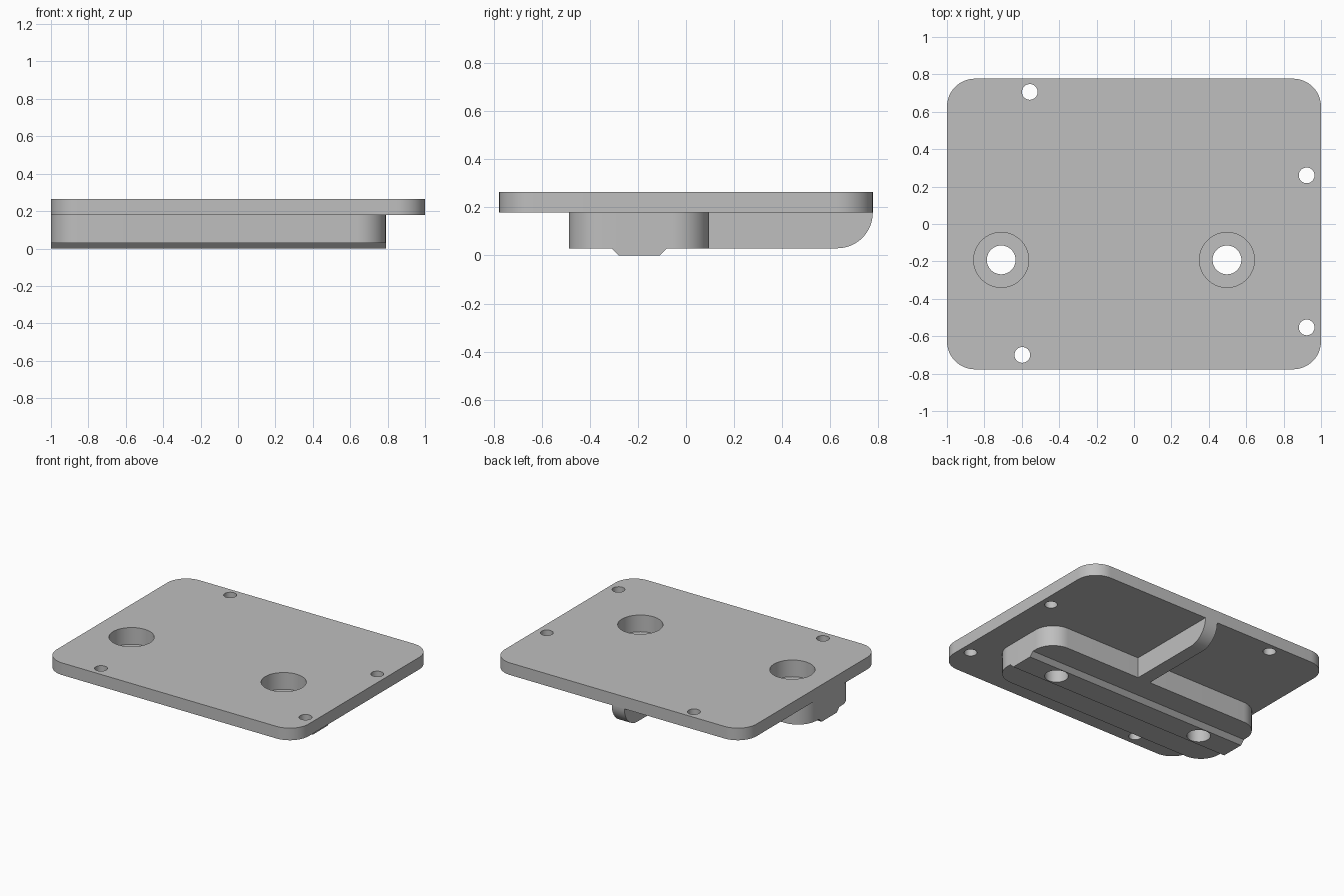
import bpy, bmesh, math
from mathutils import Vector

cube = bpy.data.objects.get("Cube")
if cube:
    bpy.data.objects.remove(cube, do_unlink=True)

grey = bpy.data.materials.new("plain grey")
grey.use_nodes = True
GREY = (0.52, 0.52, 0.52, 1)
grey.diffuse_color = GREY
grey.node_tree.nodes["Principled BSDF"].inputs["Base Color"].default_value = GREY


def prism(name, points, direction):
    """Extrude a closed outline of 3D points along a direction."""
    bm = bmesh.new()
    face = bm.faces.new([bm.verts.new(p) for p in points])
    out = bmesh.ops.extrude_face_region(bm, geom=[face])
    moved = [v for v in out["geom"] if isinstance(v, bmesh.types.BMVert)]
    bmesh.ops.translate(bm, verts=moved, vec=Vector(direction))
    bmesh.ops.recalc_face_normals(bm, faces=bm.faces)
    mesh = bpy.data.meshes.new(name)
    bm.to_mesh(mesh)
    bm.free()
    obj = bpy.data.objects.new(name, mesh)
    bpy.context.collection.objects.link(obj)
    mesh.materials.append(grey)
    return obj


def arc(cx, cy, r, start, end, steps=16):
    angles = [math.radians(start + (end - start) * i / steps) for i in range(steps + 1)]
    return [(cx + r * math.cos(a), cy + r * math.sin(a)) for a in angles]


def rounded_slab(name, x0, x1, y0, y1, z0, z1, r):
    outline = (arc(x1 - r, y1 - r, r, 0, 90) + arc(x0 + r, y1 - r, r, 90, 180)
               + arc(x0 + r, y0 + r, r, 180, 270) + arc(x1 - r, y0 + r, r, 270, 360))
    return prism(name, [(x, y, z0) for x, y in outline], (0, 0, z1 - z0))


def drill(obj, x, y, r, z0, z1):
    """Cut a round hole and discard the cutter."""
    circle = arc(x, y, r, 0, 360, 64)[:-1]
    cutter = prism("hole_cutter", [(px, py, z0) for px, py in circle], (0, 0, z1 - z0))
    cutter.hide_render = True
    bpy.context.view_layer.objects.active = obj
    mod = obj.modifiers.new("hole", "BOOLEAN")
    mod.operation = "DIFFERENCE"
    mod.solver = "EXACT"
    mod.object = cutter
    bpy.ops.object.modifier_apply(modifier=mod.name)
    bpy.data.objects.remove(cutter, do_unlink=True)


SEAT, BASE, TOP = 0.03, 0.178, 0.265   # boss underside, plate underside, plate top
LEFT, RIGHT = -1.0, 0.79               # ends of the boss

# Top plate and the long boss below it
plate = rounded_slab("top_plate", -1, 1, -0.777, 0.777, BASE, TOP, 0.15)
boss = rounded_slab("mounting_boss", LEFT, RIGHT, -0.487, 0.095, SEAT, BASE, 0.15)

# Chamfered locating ridge along the boss
ridge_profile = [(-0.31, SEAT), (-0.28, 0), (-0.11, 0), (-0.08, SEAT)]
ridge = prism("locating_ridge", [(LEFT, y, z) for y, z in ridge_profile], (RIGHT - LEFT, 0, 0))

# Rib behind the boss, with a rounded lower end
r = BASE - SEAT
rib_profile = [(0.095, BASE), (0.095, SEAT)] + arc(0.777 - r, BASE, r, 270, 360)
rib = prism("rear_rib", [(-0.055, y, z) for y, z in rib_profile], (0.1, 0, 0))

# Two counterbored bolt holes
for x in (-0.71, 0.497):
    for part in (plate, boss):
        drill(part, x, -0.192, 0.147, 0.145, 0.4)
    for part in (boss, ridge):
        drill(part, x, -0.192, 0.077, -0.1, 0.4)

# Small edge holes in the plate
for x, y in ((-0.557, 0.706), (0.923, 0.26), (0.923, -0.553), (-0.597, -0.7)):
    drill(plate, x, y, 0.042, 0.1, 0.4)

# Smooth rounded walls, crisp edges
bpy.ops.object.select_all(action="DESELECT")
for part in (plate, boss, ridge, rib):
    part.select_set(True)
bpy.context.view_layer.objects.active = plate
bpy.ops.object.shade_smooth_by_angle(angle=math.radians(30))
